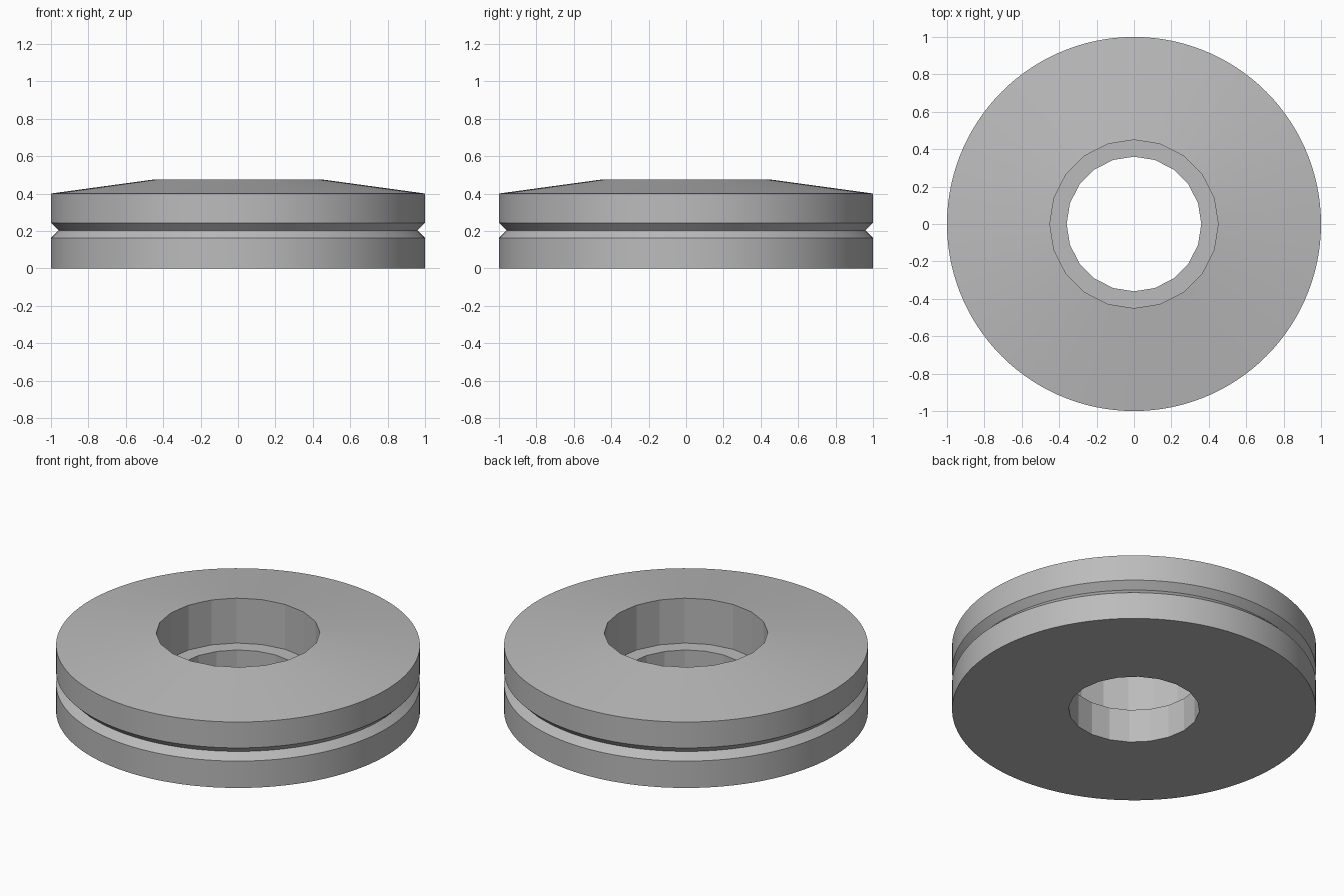
import bpy
import bmesh
import math

cube = bpy.data.objects.get("Cube")
if cube:
    bpy.data.objects.remove(cube, do_unlink=True)

GREY = (0.5, 0.5, 0.5, 1)
grey = bpy.data.materials.new("plain grey")
grey.use_nodes = True
grey.diffuse_color = GREY
grey.node_tree.nodes["Principled BSDF"].inputs["Base Color"].default_value = GREY

OUTER_SIDES, BORE_SIDES = 120, 20
SPLIT, GROOVE, SHOULDER = 0.203, 0.04, 0.4
BORE, COUNTERBORE = 0.36, 0.45
SLOPE = (0.475 - SHOULDER) / (1 - COUNTERBORE)


def finish(name, bm):
    bmesh.ops.remove_doubles(bm, verts=bm.verts, dist=1e-5)
    bmesh.ops.recalc_face_normals(bm, faces=bm.faces)
    mesh = bpy.data.meshes.new(name)
    bm.to_mesh(mesh)
    bm.free()
    mesh.materials.append(grey)
    obj = bpy.data.objects.new(name, mesh)
    bpy.context.collection.objects.link(obj)
    return obj


def lathe(name, profile, sides):
    """Revolve an (r, z) profile that starts and ends on the axis."""
    bm = bmesh.new()
    verts = [bm.verts.new((r, 0, z)) for r, z in profile]
    edges = [bm.edges.new(pair) for pair in zip(verts, verts[1:])]
    bmesh.ops.spin(bm, geom=verts + edges, cent=(0, 0, 0), axis=(0, 0, 1),
                   angle=math.tau, steps=sides, use_duplicate=False)
    return finish(name, bm)


def cutter(name, radius, low, high):
    obj = lathe(name, [(0, low), (radius, low), (radius, high), (0, high)], BORE_SIDES)
    obj.hide_render = True
    return obj


# Grooved disc with a shallow conical top
disc = lathe("grooved_disc", [
    (0, 0), (1, 0), (1, SPLIT - GROOVE), (1 - GROOVE, SPLIT),
    (1, SPLIT + GROOVE), (1, SHOULDER), (0, SHOULDER + SLOPE)], OUTER_SIDES)

# Stepped bore: narrow hole right through, wider recess from above
for tool in (cutter("bore_cutter", BORE, -0.2, 0.8),
             cutter("recess_cutter", COUNTERBORE, SPLIT, 0.8)):
    cut = disc.modifiers.new(tool.name, "BOOLEAN")
    cut.operation, cut.solver, cut.object = "DIFFERENCE", "EXACT", tool
    bpy.context.view_layer.objects.active = disc
    bpy.ops.object.modifier_apply(modifier=cut.name)
    bpy.data.objects.remove(tool, do_unlink=True)

# Smooth the fine outer rim, keep the coarse bore faceted
bpy.ops.object.select_all(action="DESELECT")
disc.select_set(True)
bpy.context.view_layer.objects.active = disc
bpy.ops.object.shade_smooth_by_angle(angle=math.radians(5))
